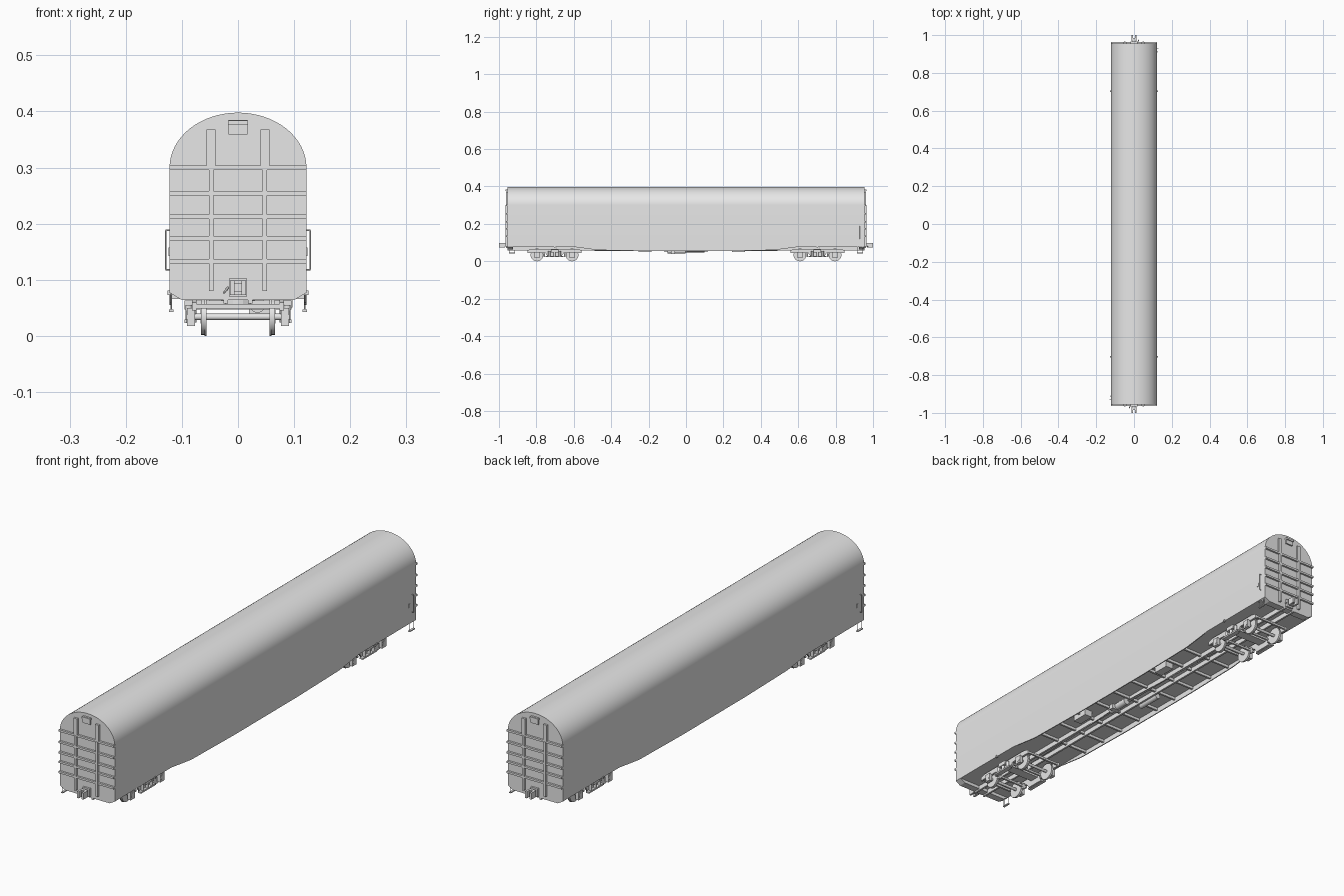
import bpy
import bmesh
import math
from mathutils import Matrix, Vector

cube = bpy.data.objects.get("Cube")
if cube:
    bpy.data.objects.remove(cube, do_unlink=True)

grey = bpy.data.materials.new("plain grey")
grey.use_nodes = True
grey.diffuse_color = (0.8, 0.8, 0.8, 1)
grey.node_tree.nodes["Principled BSDF"].inputs["Base Color"].default_value = grey.diffuse_color

# Main dimensions
half_width = 0.122
half_length = 0.955
eave_height = 0.3
roof_rise = 0.098
floor_height = 0.077
skirt_bottom = 0.055
bogie_centre = 0.703
axle_offset = 0.094
wheel_radius = 0.034
wheel_x = 0.062
frame_x = 0.078
spring_x = 0.088
thin = 0.004
both_sides = (-1, 1)


def finish(name, mesh_data, smooth=False):
    bmesh.ops.recalc_face_normals(mesh_data, faces=mesh_data.faces)
    mesh = bpy.data.meshes.new(name)
    mesh_data.to_mesh(mesh)
    mesh_data.free()
    mesh.materials.append(grey)
    part = bpy.data.objects.new(name, mesh)
    bpy.context.collection.objects.link(part)
    if smooth:
        bpy.ops.object.select_all(action="DESELECT")
        part.select_set(True)
        bpy.context.view_layer.objects.active = part
        bpy.ops.object.shade_smooth_by_angle(angle=math.radians(35))


def add_box(mesh_data, centre, size):
    matrix = Matrix.Translation(centre) @ Matrix.Diagonal((*size, 1))
    bmesh.ops.create_cube(mesh_data, size=1, matrix=matrix)


def add_prism(mesh_data, points, offset):
    face = mesh_data.faces.new([mesh_data.verts.new(point) for point in points])
    extruded = bmesh.ops.extrude_face_region(mesh_data, geom=[face])["geom"]
    moved = [item for item in extruded if isinstance(item, bmesh.types.BMVert)]
    bmesh.ops.translate(mesh_data, verts=moved, vec=offset)


def add_rod(mesh_data, start, stop, radius, sides=12):
    start, stop = Vector(start), Vector(stop)
    axis = stop - start
    turn = axis.to_track_quat("Z", "Y").to_matrix().to_4x4()
    matrix = Matrix.Translation((start + stop) / 2) @ turn
    bmesh.ops.create_cone(mesh_data, cap_ends=True, segments=sides, radius1=radius,
                          radius2=radius, depth=axis.length, matrix=matrix)


def mirrored(half_profile):
    return half_profile + [(-across, height) for across, height in reversed(half_profile)]


# Body shell with an elliptical roof
body = bmesh.new()
outline = [(-half_width, -half_length, floor_height), (half_width, -half_length, floor_height)]
roof_steps = 32
for step in range(roof_steps + 1):
    angle = math.pi * step / roof_steps
    outline.append((half_width * math.cos(angle), -half_length, eave_height + roof_rise * math.sin(angle)))
add_prism(body, outline, (0, 2 * half_length, 0))
finish("body_shell", body, smooth=True)

# Side skirts that deepen between the bogies
skirts = bmesh.new()
skirt_profile = mirrored([(0.6, floor_height), (0.47, 0.06), (0.2, skirt_bottom)])
for side in both_sides:
    add_prism(skirts, [(side * half_width, along, height) for along, height in skirt_profile],
              (-side * thin, 0, 0))
finish("side_skirts", skirts)

# Underframe: centre sill beams, cross members, tapered headstocks
underframe = bmesh.new()
headstock_profile = mirrored([(half_width, floor_height), (0.1, 0.064)])
for side in both_sides:
    add_box(underframe, (side * 0.022, 0, 0.069), (2 * thin, 2 * half_length, 0.022))
    add_prism(underframe, [(across, side * half_length, height) for across, height in headstock_profile],
              (0, -side * 0.03, 0))
for index in range(-4, 5):
    add_box(underframe, (0, index * 0.11, 0.072), (2 * half_width - thin, 2 * thin, 0.012))
finish("underframe", underframe)

# Brake cylinder, air tank, pull rods and low side boxes
brakes = bmesh.new()
cylinder_x, tank_x = 0.035, -0.04
add_rod(brakes, (cylinder_x, -0.1, skirt_bottom), (cylinder_x, -thin, skirt_bottom), 0.014)
add_rod(brakes, (tank_x, -thin, 0.06), (tank_x, 0.1, 0.06), 0.012)
for side in both_sides:
    add_rod(brakes, (cylinder_x, side * thin, skirt_bottom), (0, side * bogie_centre, 0.06), thin / 2, sides=6)
    add_box(brakes, (0.08, 0.03 + side / 4, 0.064), (cylinder_x, 0.07, 0.026))
add_box(brakes, (0.04, -0.07, 0.05), (0.04, 0.02, 0.02))
finish("brake_gear", brakes, smooth=True)

for end, facing in (("front", -1), ("back", 1)):
    wall = facing * half_length
    rib_depth = 0.016

    # End wall ribs and the plate under the roof
    ribs = bmesh.new()
    for height in (eave_height, 0.254, 0.212, 0.174, 0.133):
        add_box(ribs, (0, wall, height), (2 * half_width, rib_depth, 2 * thin))
    for side in both_sides:
        rib_x = side * 0.048
        add_box(ribs, (rib_x, wall, 0.19), (2 * thin, rib_depth + thin, 0.22))
        add_box(ribs, (rib_x, wall, 0.335), (rib_depth, rib_depth, 0.066))
    add_box(ribs, (0, wall, 0.372), (0.034, rib_depth - thin, 0.026))
    add_box(ribs, (0, wall, 0.38), (0.036, rib_depth + thin, 2 * thin))
    finish(end + "_end_ribs", ribs)

    # Coupler: mounting block, shank, split knuckle and hanging hose
    coupler = bmesh.new()
    coupler_height = 0.086
    add_box(coupler, (0, wall, coupler_height), (0.032, rib_depth, 0.032))
    add_box(coupler, (0, wall + facing * 0.015, coupler_height), (0.014, 0.03, rib_depth))
    for side in both_sides:
        add_box(coupler, (side * 0.01, facing * 0.987, coupler_height), (2 * thin, 0.026, 0.026))
    add_box(coupler, (0, facing * 0.975, coupler_height), (0.026, 0.012, 0.026))
    add_rod(coupler, (facing * 0.018, wall, coupler_height), (facing * 0.025, facing * 0.975, floor_height), thin / 2)
    finish(end + "_coupler", coupler)

    # Corner step and grab rail
    rails = bmesh.new()
    step_x, step_y, step_height = facing * 0.119, facing * 0.93, 0.045
    wire = thin / 3
    for side in both_sides:
        post_y = step_y + side * 0.015
        add_rod(rails, (step_x, post_y, step_height), (step_x, post_y, floor_height), wire, sides=6)
    add_box(rails, (step_x, step_y, step_height), (2 * thin, 0.032, thin))
    rail_x, rail_low, rail_high = facing * 0.129, 0.118, 0.188
    add_rod(rails, (rail_x, step_y, rail_low), (rail_x, step_y, rail_high), wire, sides=6)
    for height in (rail_low, rail_high):
        add_rod(rails, (step_x, step_y, height), (rail_x, step_y, height), wire, sides=6)
    add_box(rails, (facing * half_width, step_y - facing * 0.018, 0.15), (thin, 2 * thin, 0.015))
    finish(end + "_step_and_grab_rail", rails)

    # Wheelsets with flanges and axle bearings
    wheels = bmesh.new()
    middle = facing * bogie_centre

    def add_disc(centre_x, along, radius, width, sides):
        add_rod(wheels, (centre_x - width / 2, along, wheel_radius),
                (centre_x + width / 2, along, wheel_radius), radius, sides)

    for axle in both_sides:
        axle_y = middle + axle * axle_offset
        add_disc(0, axle_y, 0.006, 2 * spring_x, sides=12)
        for side in both_sides:
            add_disc(side * wheel_x, axle_y, wheel_radius - thin / 2, 2 * thin, sides=32)
            add_disc(side * (wheel_x - thin), axle_y, wheel_radius, thin, sides=32)
            add_disc(side * spring_x, axle_y, 0.011, 2 * thin, sides=16)
    finish(end + "_wheelsets", wheels, smooth=True)

    # Bogie: arched side frames, axle boxes, springs, bolster and cross bars
    bogie = bmesh.new()
    frame_low, frame_high = 0.045, 0.06
    frame_profile = mirrored([(0.12, 0.066), (0.145, frame_high), (0.145, frame_low),
                              (0.05, frame_low), (0.035, 0.024)])
    for side in both_sides:
        add_prism(bogie, [(side * (frame_x - thin), middle + along, height) for along, height in frame_profile],
                  (side * 2 * thin, 0, 0))
        add_box(bogie, (side * spring_x, middle, 0.026), (0.014, axle_offset, 0.006))
        for spring in (-1, 0, 1):
            spring_y = middle + spring * 0.028
            add_rod(bogie, (side * spring_x, spring_y, 0.026), (side * spring_x, spring_y, skirt_bottom), 0.006)
        for axle in both_sides:
            add_box(bogie, (side * 0.084, middle + axle * axle_offset, wheel_radius), (0.014, 0.026, 0.032))
            add_box(bogie, (side * wheel_x, middle + axle * skirt_bottom, wheel_radius), (0.01, 2 * thin, 0.024))
    add_box(bogie, (0, middle, skirt_bottom), (0.19, 0.04, 0.016))
    add_rod(bogie, (0, middle, skirt_bottom), (0, middle, floor_height), 0.03, sides=20)
    for axle in both_sides:
        add_box(bogie, (0, middle + axle * skirt_bottom, wheel_radius), (2 * frame_x, 2 * thin, 2 * thin))
        add_box(bogie, (0, middle + axle * 0.14, 0.053), (2 * frame_x, 2 * thin, 2 * thin))
    finish(end + "_bogie", bogie)

# Small side brackets above the bogies
brackets = bmesh.new()
for side in both_sides:
    for facing in both_sides:
        add_box(brackets, (side * half_width, facing * bogie_centre, floor_height), (2 * thin, 2 * thin, 2 * thin))
finish("side_brackets", brackets)
